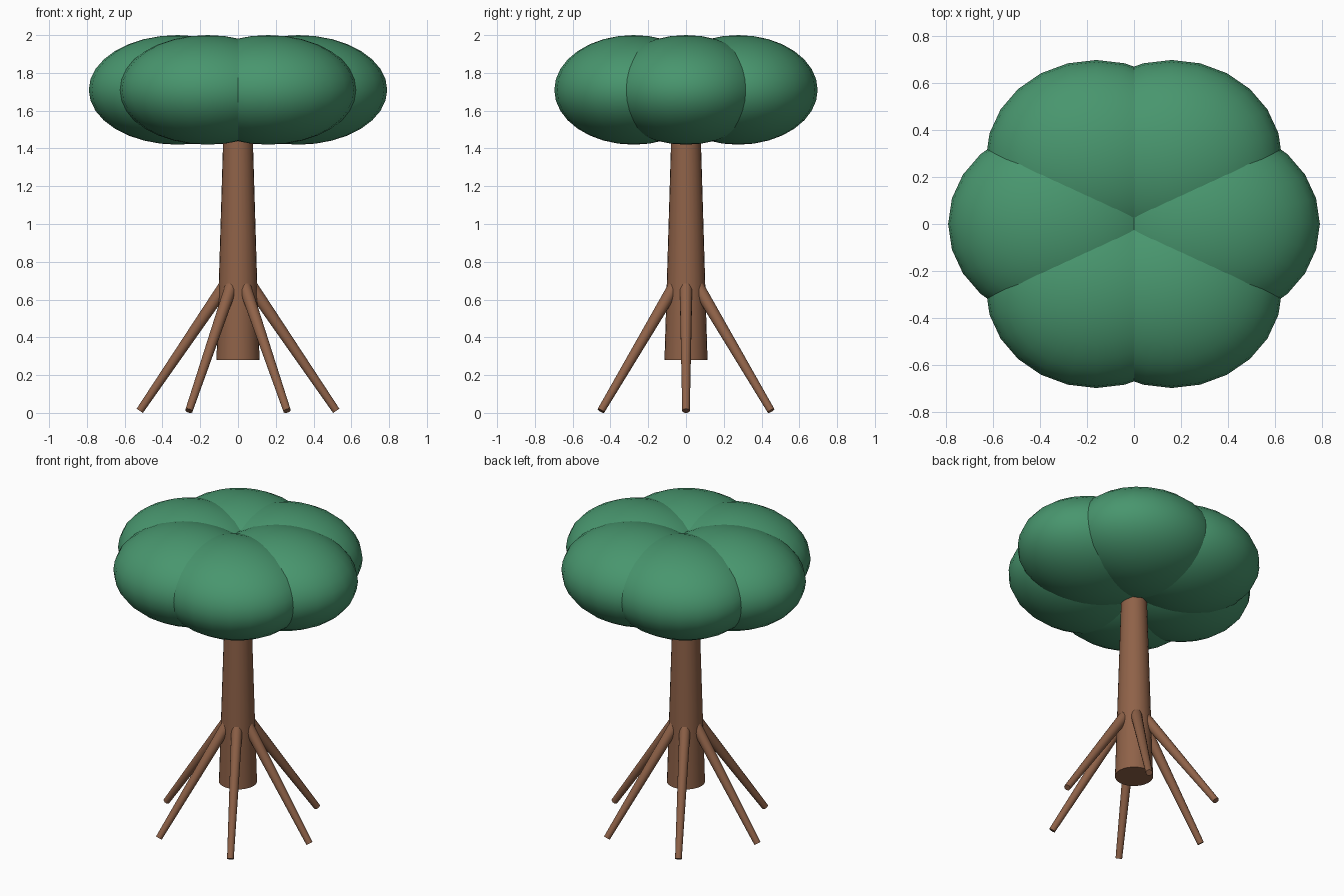
import bpy
from math import cos, sin, radians
from mathutils import Vector

if "Cube" in bpy.data.objects:
    bpy.data.objects.remove(bpy.data.objects["Cube"])


def material(name, rgb):
    m = bpy.data.materials.new(name)
    m.diffuse_color = (*rgb, 1)
    m.use_nodes = True
    m.node_tree.nodes["Principled BSDF"].inputs["Base Color"].default_value = m.diffuse_color
    return m


leaf = material("leaf_green", (0.065, 0.305, 0.156))
bark = material("bark_brown", (0.275, 0.122, 0.065))


def finish(name, mat):
    ob = bpy.context.object
    ob.name = name
    ob.data.materials.append(mat)
    bpy.ops.object.shade_smooth_by_angle(angle=radians(40))
    return ob


def taper(name, bottom, top, r_bottom, r_top, sides):
    """Tapered round limb between two points."""
    a, b = Vector(bottom), Vector(top)
    axis = b - a
    bpy.ops.mesh.primitive_cone_add(vertices=sides, radius1=r_bottom, radius2=r_top,
                                    depth=axis.length, location=(a + b) / 2)
    bpy.context.object.rotation_euler = axis.to_track_quat('Z', 'Y').to_euler()
    return finish(name, bark)


# Trunk, raised off the ground
taper("trunk", (0, 0, 0.28), (0, 0, 1.6), 0.114, 0.074, 24)

for i in range(6):
    c, s = cos(radians(60 * i)), sin(radians(60 * i))
    # Stilt root, from the ground up into the trunk
    taper(f"stilt_root_{i + 1}", (0.52 * c, 0.52 * s, 0.011),
          (0.06 * c, 0.06 * s, 0.687), 0.02, 0.034, 16)
    # Foliage lobe, all flattened along the same axes
    bpy.ops.mesh.primitive_uv_sphere_add(segments=24, ring_count=16, radius=1,
                                         location=(0.32 * c, 0.32 * s, 1.71))
    bpy.context.object.scale = (0.47, 0.42, 0.29)
    finish(f"foliage_lobe_{i + 1}", leaf)
